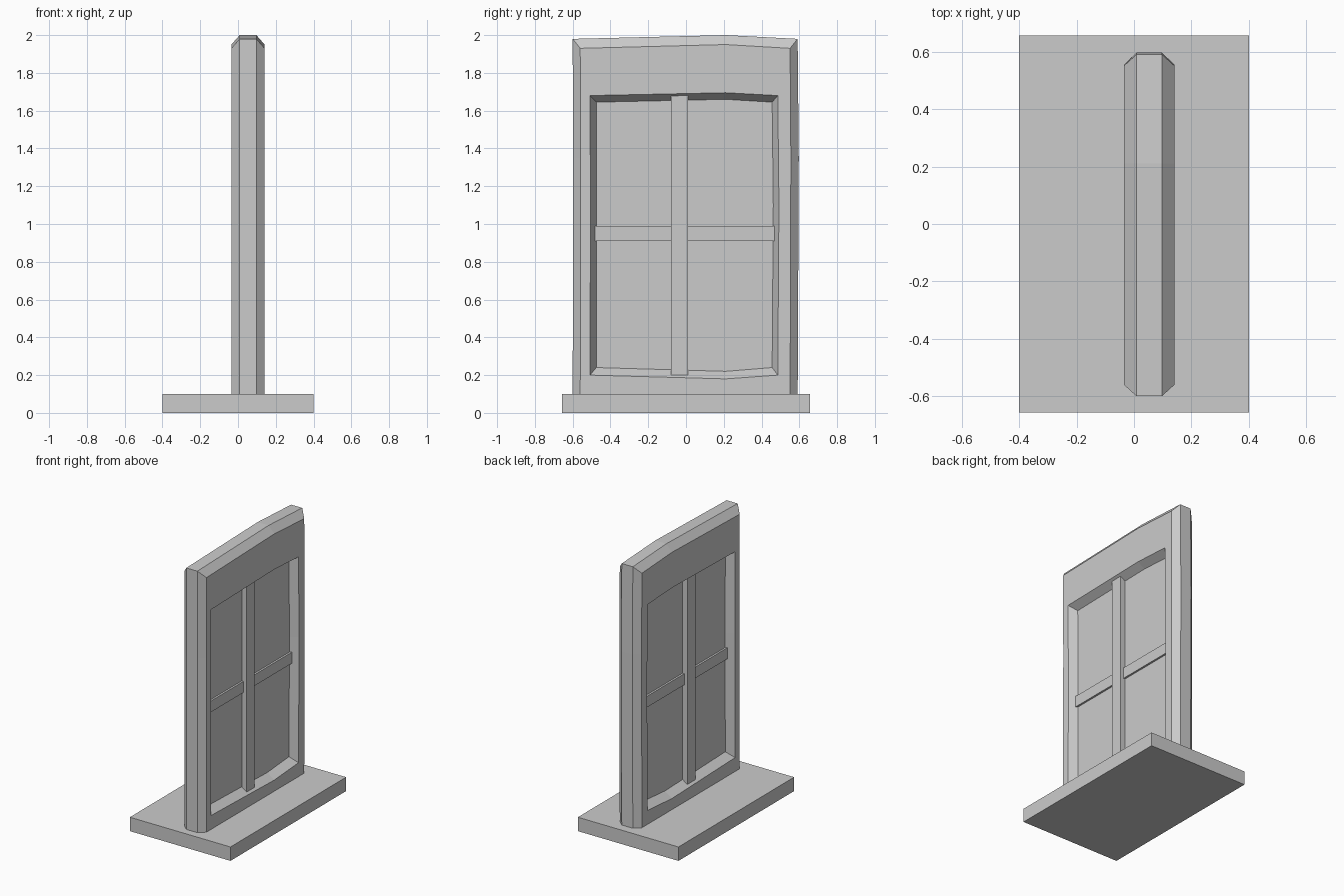
import bpy, bmesh

if "Cube" in bpy.data.objects:
    bpy.data.objects.remove(bpy.data.objects["Cube"])

MID = 0.053                      # centre of the frame thickness along x
HALF, EDGE, PANEL = 0.088, 0.044, 0.033   # half depths: face, outer edge, panel


def finish(name, bm):
    bmesh.ops.recalc_face_normals(bm, faces=bm.faces)
    mesh = bpy.data.meshes.new(name)
    bm.to_mesh(mesh)
    bm.free()
    obj = bpy.data.objects.new(name, mesh)
    bpy.context.collection.objects.link(obj)
    return obj


def box(name, x, y, z):
    bm = bmesh.new()
    bmesh.ops.create_cube(bm, size=1)
    for v in bm.verts:
        for i, (lo, hi) in enumerate((x, y, z)):
            v.co[i] = lo if v.co[i] < 0 else hi
    return finish(name, bm)


def outline(y0, y1, z0, z1, rise, drop, bulge, zm):
    """Slightly crooked rectangle with a peak in the top and bottom edges."""
    return [(y0, z1), (0.21, z1 + rise), (y1, z1), (y1 + bulge, zm),
            (y1, z0), (0.21, z0 - drop), (y0, z0), (y0 + 0.002, zm)]


def loft(name, rings, cap):
    """Bridge outlines placed at successive x positions."""
    bm = bmesh.new()
    loops = [[bm.verts.new((MID + x, y, z)) for y, z in pts] for x, pts in rings]
    n = len(loops[0])
    for a, b in zip(loops, loops[1:]):
        for i in range(n):
            j = (i + 1) % n
            bm.faces.new((a[i], a[j], b[j], b[i]))
    if cap:
        bm.faces.new(loops[0])
        bm.faces.new(loops[-1])
    return finish(name, bm)


outer = outline(-0.60, 0.591, 0.04, 1.98, 0.02, 0.0, 0.006, 1.35)
face = outline(-0.56, 0.551, 0.08, 1.93, 0.02, 0.0, 0.004, 1.35)
opening = outline(-0.508, 0.486, 0.20, 1.68, 0.015, 0.02, 0.006, 1.1)
inner = outline(-0.475, 0.456, 0.24, 1.645, 0.015, 0.02, 0.006, 1.1)

# Base slab
box("base", (-0.4, 0.4), (-0.657, 0.657), (0, 0.1))

# Chamfered frame, the same on both sides, and the recessed panel
loft("frame", [(-PANEL, inner), (-HALF, opening), (-HALF, face), (-EDGE, outer),
               (EDGE, outer), (HALF, face), (HALF, opening), (PANEL, inner)], False)
loft("panel", [(-PANEL, inner), (PANEL, inner)], True)

# Crossing bars, standing out on both sides of the panel
box("vertical_bar", (MID - 0.071, MID + 0.071), (-0.08, 0.01), (0.20, 1.68))
box("horizontal_bar", (MID - 0.047, MID + 0.047), (-0.485, 0.47), (0.91, 0.99))
